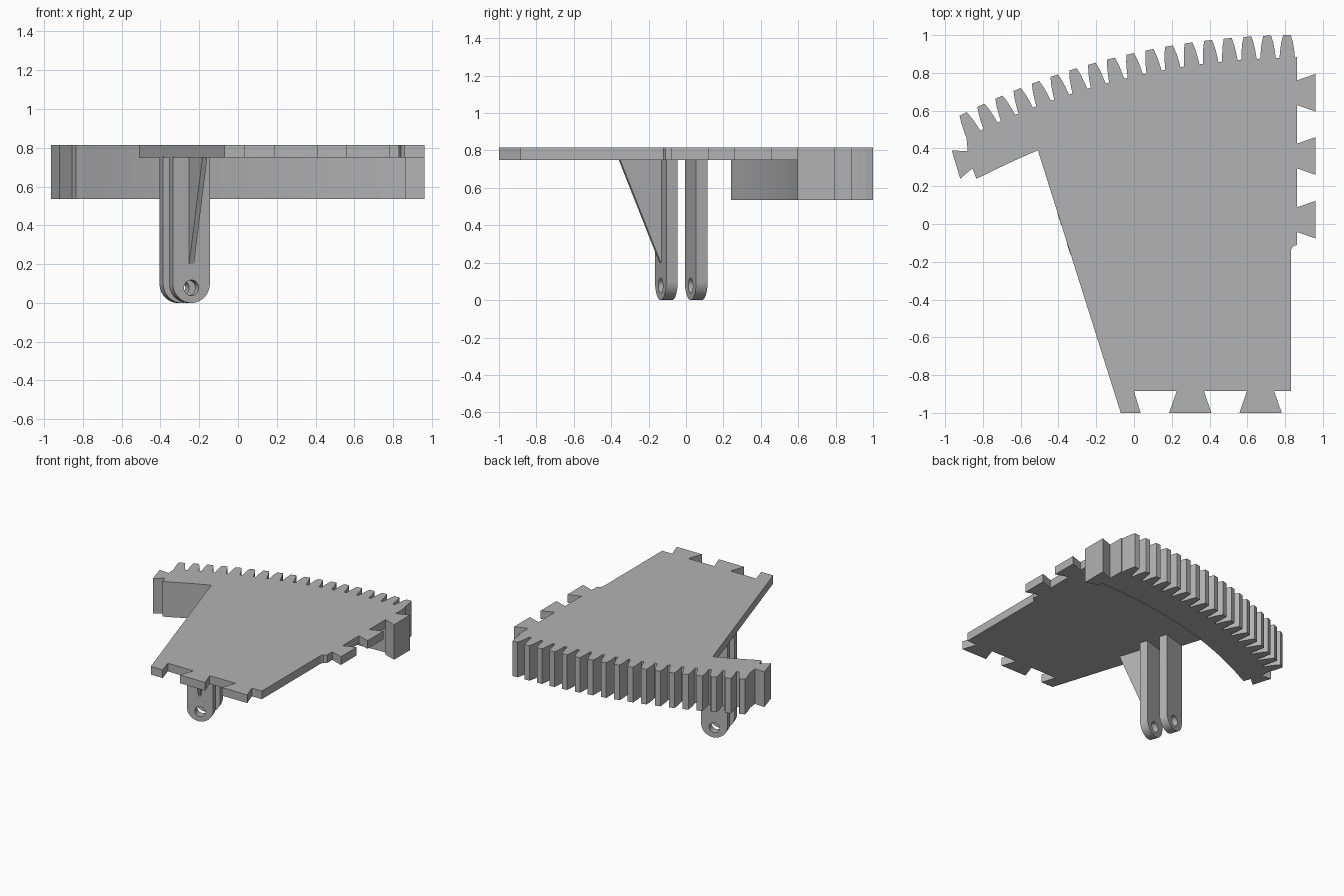
import bpy, bmesh
from math import sin, cos, pi, radians
from mathutils import Matrix

cube = bpy.data.objects.get("Cube")
if cube:
    bpy.data.objects.remove(cube)

grey = bpy.data.materials.new("plain_grey")
grey.use_nodes = True
grey.diffuse_color = (0.45, 0.45, 0.45, 1)
grey.node_tree.nodes["Principled BSDF"].inputs["Base Color"].default_value = (0.45, 0.45, 0.45, 1)


def prism(name, loops, low, high, matrix=Matrix()):
    """Extrude an outline (first loop) with optional holes (other loops)."""
    bm = bmesh.new()
    ends = ([], [])
    for loop in loops:
        for end, z in zip(ends, (low, high)):
            end.append([bm.verts.new((x, y, z)) for x, y in loop])
    for end in ends:
        if len(loops) == 1:
            bm.faces.new(end[0])
        else:
            edges = [bm.edges.new((r[i - 1], r[i])) for r in end for i in range(len(r))]
            bmesh.ops.triangle_fill(bm, use_beauty=True, edges=edges)
    for a, b in zip(*ends):
        for i in range(len(a)):
            bm.faces.new((a[i - 1], a[i], b[i], b[i - 1]))
    bmesh.ops.recalc_face_normals(bm, faces=bm.faces)
    bm.transform(matrix)
    mesh = bpy.data.meshes.new(name)
    bm.to_mesh(mesh)
    bm.free()
    mesh.materials.append(grey)
    obj = bpy.data.objects.new(name, mesh)
    bpy.context.collection.objects.link(obj)
    return obj


# Gear sector: angles run from +y towards -x around a far centre
CX, CY = 0.86, -2.94
ROOT, TIP, INNER = 3.82, 3.94, 3.60


def polar(r, angle):
    return (CX - r * sin(angle), CY + r * cos(angle))


def tooth(angle):
    flank = [(ROOT, 0.041), (ROOT + 0.04, 0.037), (ROOT + 0.08, 0.031), (TIP, 0.021)]
    right = [polar(r, angle - w / r) for r, w in flank]
    left = [polar(r, angle + w / r) for r, w in reversed(flank)]
    return right + left


TEETH = 18
gear_edge = [(0.862, 0.885)]
for i in range(TEETH):
    gear_edge += tooth(radians(0.73 + 1.522 * i))

# Joint tabs at both ends of the rim
left_joint = [(-0.88, 0.385), (-0.965, 0.39), (-0.92, 0.24), (-0.855, 0.295), (-0.835, 0.24)]


def side_tab(y):
    return [(0.862, y - 0.065), (0.962, y - 0.1), (0.962, y + 0.1), (0.862, y + 0.065)]


def front_tab(x):
    return [(x + 0.072, -0.885), (x + 0.112, -1), (x - 0.112, -1), (x - 0.072, -0.885)]


inner_arc = [polar(INNER, radians(28 - 5.65 * i / 8)) for i in range(1, 9)]
full_arc = [polar(INNER, radians(28 - 28 * i / 40)) for i in range(1, 41)]

# Deck plate with slanted left edge
deck = gear_edge + left_joint + inner_arc
deck += [(-0.07, -1), (0.035, -1), (0, -0.885)]
for x in (0.298, 0.67):
    deck += reversed(front_tab(x))
deck += [(0.83, -0.885), (0.83, -0.14), (0.84, -0.12), (0.862, -0.11)]
for y in (0.023, 0.36, 0.695):
    deck += side_tab(y)
prism("deck_plate", [deck], 0.75, 0.815)

# Deep toothed rim below the deck
rim = gear_edge + left_joint + full_arc + side_tab(0.695)
prism("gear_rim", [rim], 0.535, 0.75)

# Pair of pivot lugs, parallel to the slanted edge
TURN = Matrix.Rotation(radians(17.5), 4, "Z")
UPRIGHT = Matrix.Rotation(pi / 2, 4, "X")
R = 0.1
lug = [(R, 0.755), (-R, 0.755)]
lug += [(-R * cos(pi * i / 24), R - R * sin(pi * i / 24)) for i in range(25)]
hole = [(0.04 * cos(2 * pi * i / 24), 0.078 + 0.04 * sin(2 * pi * i / 24)) for i in range(24)]
for name, x, y in (("front_lug", -0.25, -0.105), ("back_lug", -0.30, 0.055)):
    obj = prism(name, [lug, hole], -0.032, 0.032,
                Matrix.Translation((x, y, 0)) @ TURN @ UPRIGHT)
    bpy.ops.object.select_all(action="DESELECT")
    obj.select_set(True)
    bpy.context.view_layer.objects.active = obj
    bpy.ops.object.shade_smooth_by_angle(angle=radians(30))

# Triangular brace in front of the lugs
brace = [(0.02, 0.2), (0.035, 0.2), (0.265, 0.755), (0.02, 0.755)]
prism("front_brace", [brace], -0.013, 0.013,
      Matrix.Translation((-0.25, -0.105, 0)) @ TURN @ Matrix.Rotation(-pi / 2, 4, "Z") @ UPRIGHT)
